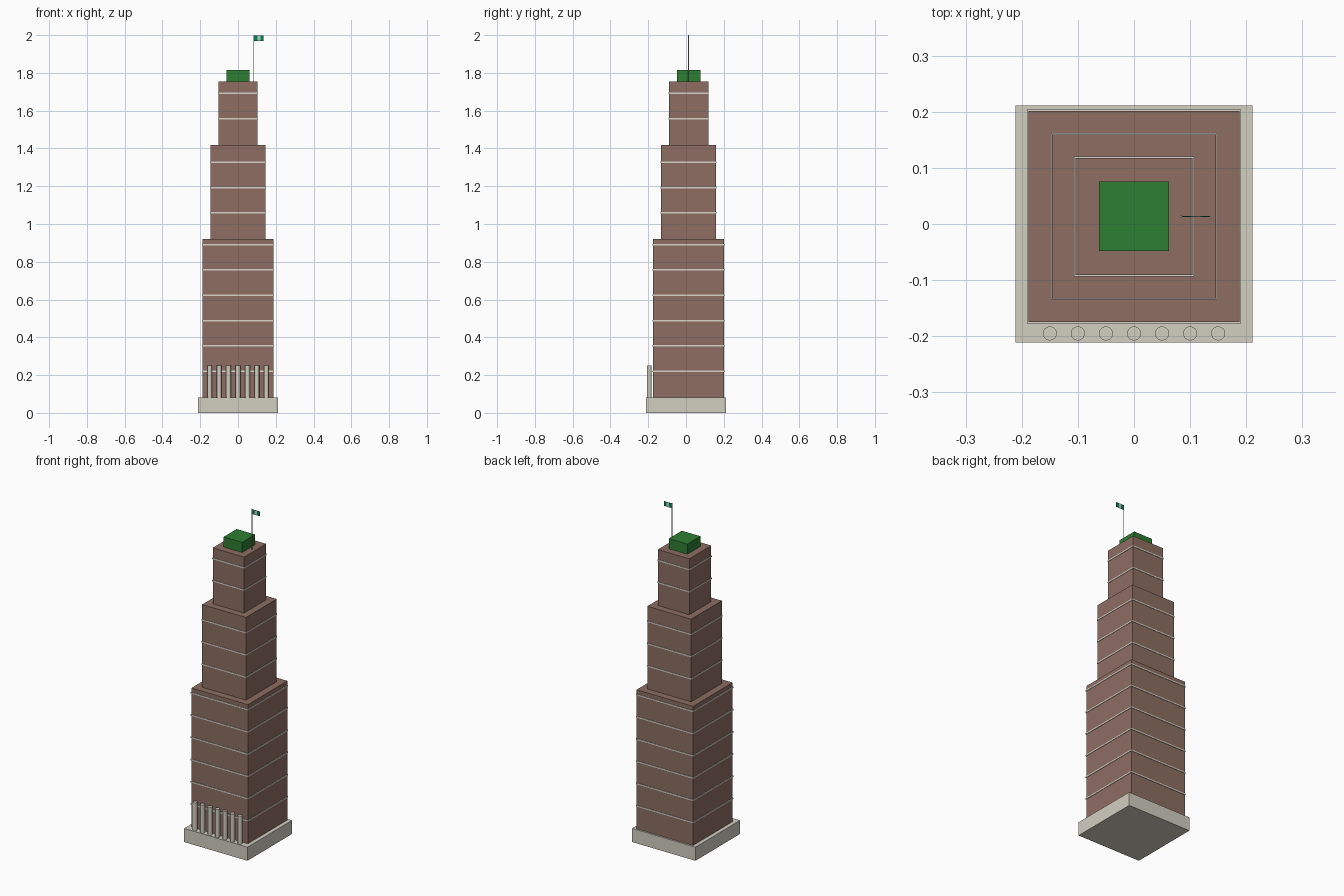
import bpy, bmesh
from mathutils import Matrix

if "Cube" in bpy.data.objects:
    bpy.data.objects.remove(bpy.data.objects["Cube"])

CY = 0.0135      # tower axis sits slightly behind the plinth centre
BASE_H = 0.082


def material(name, rgb):
    m = bpy.data.materials.new(name)
    m.diffuse_color = (*rgb, 1)
    m.use_nodes = True
    m.node_tree.nodes["Principled BSDF"].inputs["Base Color"].default_value = m.diffuse_color
    return m


STONE = material("stone", (0.65, 0.62, 0.53))
BRICK = material("brick", (0.266, 0.155, 0.124))
TRIM = material("trim", (0.70, 0.67, 0.60))
ROOF = material("roof_green", (0.027, 0.205, 0.032))
FLAG = material("flag_green", (0.0, 0.242, 0.083))
WHITE = material("flag_white", (0.9, 0.9, 0.9))
STEEL = material("steel", (0.5, 0.5, 0.5))


def finish(name, bm, mat):
    me = bpy.data.meshes.new(name)
    bm.to_mesh(me)
    bm.free()
    me.materials.append(mat)
    ob = bpy.data.objects.new(name, me)
    bpy.context.collection.objects.link(ob)
    return ob


def box(name, x, y, z0, z1, sx, sy, mat):
    bm = bmesh.new()
    m = Matrix.Translation((x, y, (z0 + z1) / 2)) @ Matrix.Diagonal((sx, sy, z1 - z0, 1))
    bmesh.ops.create_cube(bm, size=1, matrix=m)
    return finish(name, bm, mat)


def cylinder(name, x, y, z0, z1, r, mat, sides=24):
    bm = bmesh.new()
    bmesh.ops.create_cone(bm, cap_ends=True, segments=sides, radius1=r, radius2=r,
                          depth=z1 - z0, matrix=Matrix.Translation((x, y, (z0 + z1) / 2)))
    for f in bm.faces:
        f.smooth = len(f.verts) == 4
    for e in bm.edges:
        e.smooth = all(f.smooth for f in e.link_faces)
    return finish(name, bm, mat)


# Plinth
box("plinth", 0, 0, 0, BASE_H, 0.423, 0.423, STONE)

# Stepped tiers with floor bands: (bottom, top, half width, band overhang, band count)
tiers = [(BASE_H, 0.92, 0.188, 0.003, 6),
         (0.92, 1.418, 0.146, 0.0023, 3),
         (1.418, 1.755, 0.1045, 0.0023, 2)]
for i, (z0, z1, h, over, n) in enumerate(tiers, 1):
    box(f"tier_{i}", 0, CY, z0, z1, 2 * h, 2 * h, BRICK)
    for k in range(1, n + 1):
        z = z0 + 0.005 + 0.134 * k
        w = 2 * (h + over)
        box(f"tier_{i}_band_{k}", 0, CY, z - 0.004, z + 0.004, w, w, TRIM)

# Entrance colonnade
for i in range(7):
    cylinder(f"column_{i + 1}", -0.15 + 0.05 * i, -0.195, BASE_H, 0.252, 0.0125, STONE)

# Green roof block
box("roof_block", 0, CY, 1.755, 1.816, 0.124, 0.124, ROOF)

# Flagpole and three-stripe flag
cylinder("flagpole", 0.0835, CY, 1.755, 2.0, 0.002, STEEL, 12)
for i, mat in enumerate((FLAG, WHITE, FLAG)):
    w = 0.0167
    box(f"flag_stripe_{i + 1}", 0.0855 + w * (i + 0.5), CY, 1.97, 1.998, w, 0.002, mat)
